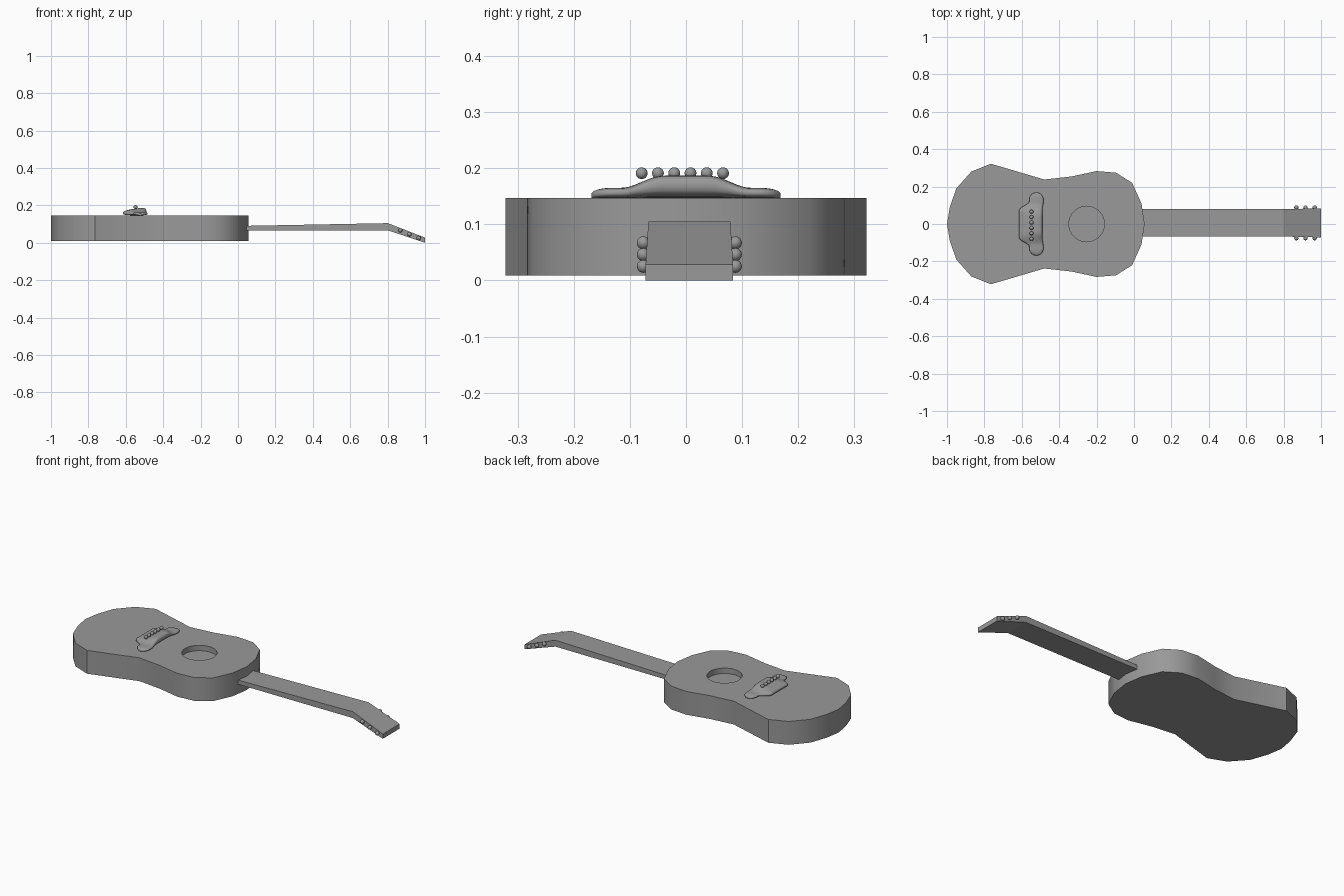
import bpy, bmesh, math
from mathutils import Vector

cube = bpy.data.objects.get("Cube")
if cube:
    bpy.data.objects.remove(cube, do_unlink=True)

grey = bpy.data.materials.new("plain grey")
grey.use_nodes = True
colour = (0.32, 0.32, 0.32, 1)
grey.diffuse_color = colour
grey.node_tree.nodes["Principled BSDF"].inputs["Base Color"].default_value = colour


def finish(bm, name, angle=35):
    """Turn a bmesh into a named grey object, smooth except at sharp edges."""
    bmesh.ops.recalc_face_normals(bm, faces=bm.faces)
    mesh = bpy.data.meshes.new(name)
    bm.to_mesh(mesh)
    bm.free()
    mesh.materials.append(grey)
    obj = bpy.data.objects.new(name, mesh)
    bpy.context.collection.objects.link(obj)
    bpy.ops.object.select_all(action='DESELECT')
    obj.select_set(True)
    bpy.context.view_layer.objects.active = obj
    bpy.ops.object.shade_smooth_by_angle(angle=math.radians(angle))
    return obj


def ring(bm, points):
    return [bm.verts.new(p) for p in points]


def bridge_rings(bm, a, b):
    for i in range(len(a)):
        j = (i + 1) % len(a)
        bm.faces.new((a[i], a[j], b[j], b[i]))


def loop_edges(bm, verts):
    return [bm.edges.get((verts[i - 1], verts[i])) for i in range(len(verts))]


# Body: mirrored outline with a sunken round sound hole
half = [(-0.985, 0.09), (-0.95, 0.19), (-0.87, 0.28), (-0.765, 0.322),
        (-0.48, 0.238), (-0.335, 0.254), (-0.2, 0.283), (-0.095, 0.274),
        (-0.01, 0.22), (0.04, 0.11)]
outline = [(-1, 0)] + half + [(0.057, 0)] + [(x, -y) for x, y in reversed(half)]
BOTTOM, TOP, HOLE_FLOOR = 0.009, 0.147, 0.115
hole = [(-0.253 + 0.095 * math.cos(a), 0.095 * math.sin(a))
        for a in (math.tau * i / 32 for i in range(32))]

bm = bmesh.new()
low = ring(bm, [(x, y, BOTTOM) for x, y in outline])
high = ring(bm, [(x, y, TOP) for x, y in outline])
rim = ring(bm, [(x, y, TOP) for x, y in hole])
floor = ring(bm, [(x, y, HOLE_FLOOR) for x, y in hole])
bridge_rings(bm, low, high)
bridge_rings(bm, rim, floor)
bm.faces.new(low)
bm.faces.new(floor)
bmesh.ops.triangle_fill(bm, use_beauty=True, normal=(0, 0, 1),
                        edges=loop_edges(bm, high) + loop_edges(bm, rim))
finish(bm, "body")

# Neck and tilted head: side profile given a width at each station
MID_Y = 0.006
stations = [(0.01, 0.066, 0.09, 0.073), (0.8, 0.067, 0.105, 0.073),
            (1.0, 0.0, 0.028, 0.078)]
bm = bmesh.new()
sections = [ring(bm, [(x, MID_Y - w, z0), (x, MID_Y + w, z0),
                      (x, MID_Y + w, z1), (x, MID_Y - w, z1)])
            for x, z0, z1, w in stations]
for a, b in zip(sections, sections[1:]):
    bridge_rings(bm, a, b)
bm.faces.new(sections[0])
bm.faces.new(sections[-1])
finish(bm, "neck", 10)


# Bridge: rounded sections lofted across the body, bulging at the middle
def smoothstep(t):
    t = min(max(t, 0), 1)
    return t * t * (3 - 2 * t)


def bridge_section(y):
    d = abs(y)
    end = math.sqrt(max(0.0, 1 - (max(0, d - 0.13) / 0.0385) ** 2))
    bulge = 1 - smoothstep((d - 0.075) / 0.045)
    hump = 1 - smoothstep((d - 0.04) / 0.075)
    left = -0.56 - 0.055 * bulge
    right = -0.484 - 0.006 * bulge
    centre, width = (left + right) / 2, (right - left) / 2 * end
    height = (0.018 + 0.027 * hump) * (0.4 + 0.6 * end)
    points = []
    for i in range(24):
        a = math.tau * i / 24
        c, s = math.cos(a), math.sin(a)
        u = math.copysign(abs(c) ** 0.65, c)
        v = math.copysign(abs(s) ** 0.65, s)
        slope = 1 - 0.22 * hump * (1 - u)
        points.append((centre + width * u, y,
                       0.147 + height * slope * (v + 1) / 2))
    return points


bm = bmesh.new()
steps = 48
sections = [ring(bm, bridge_section(-0.168 * math.cos(math.pi * i / steps)))
            for i in range(steps + 1)]
for a, b in zip(sections, sections[1:]):
    bridge_rings(bm, a, b)
bm.faces.new(sections[0])
bm.faces.new(sections[-1])
finish(bm, "bridge", 50)


# Round bridge pins and tuning pegs
def ball(name, centre, radius):
    bm = bmesh.new()
    bmesh.ops.create_uvsphere(bm, u_segments=20, v_segments=12, radius=radius)
    bmesh.ops.translate(bm, verts=bm.verts, vec=Vector(centre))
    finish(bm, name)


for i in range(6):
    ball(f"bridge_pin_{i + 1}", (-0.548, -0.079 + 0.029 * i, 0.191), 0.0105)

for side, label in ((1, "left"), (-1, "right")):
    for i in range(3):
        ball(f"tuning_peg_{label}_{i + 1}",
             (0.868 + 0.049 * i, MID_Y + 0.082 * side, 0.067 - 0.021 * i), 0.0115)
